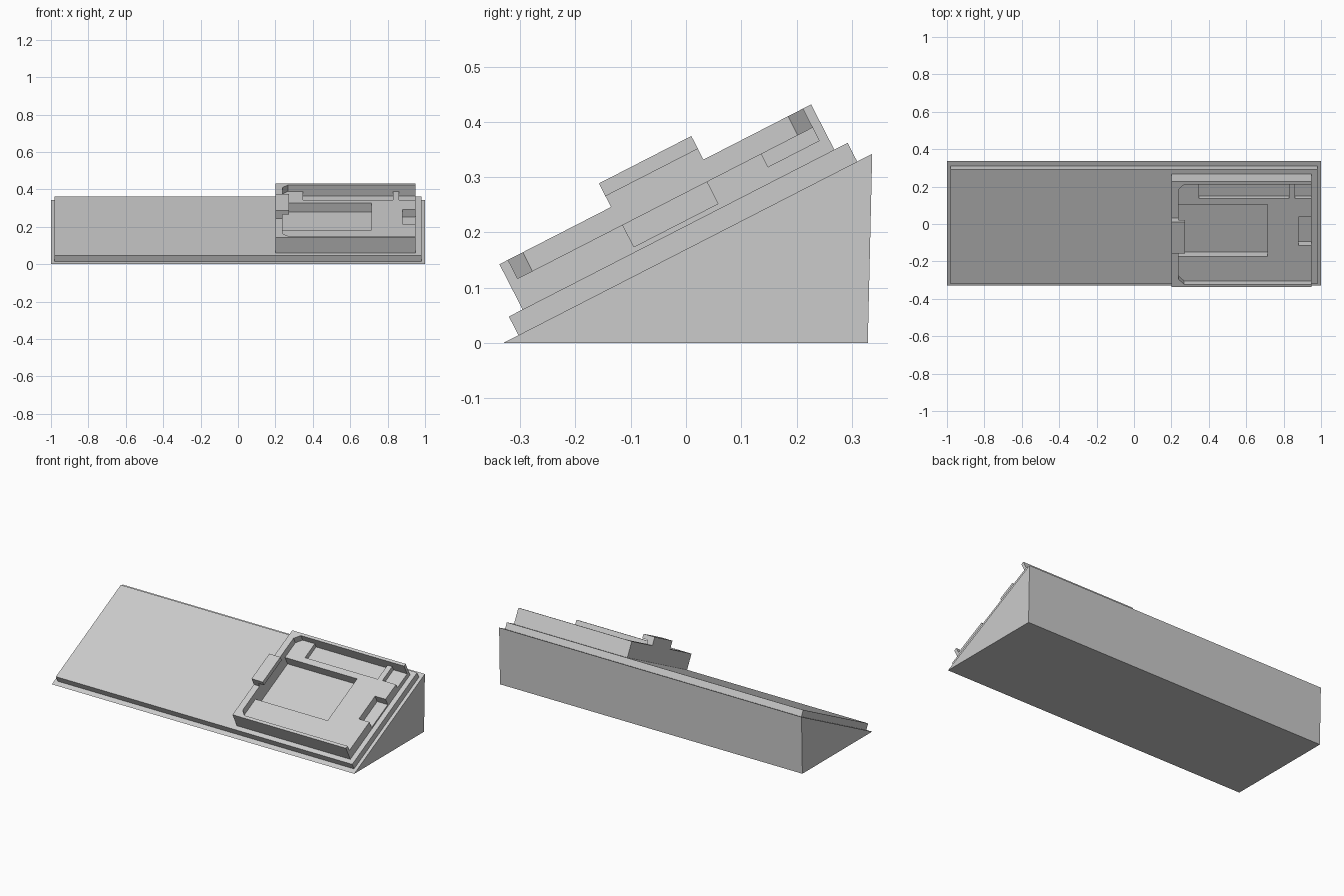
import bpy, bmesh, math

cube = bpy.data.objects.get("Cube")
if cube:
    bpy.data.objects.remove(cube, do_unlink=True)

SLOPE = math.atan2(0.342, 0.667)
FRONT = -0.33

grey = bpy.data.materials.new("plain_grey")
grey.use_nodes = True
COLOUR = (0.6, 0.6, 0.6, 1)
grey.diffuse_color = COLOUR
grey.node_tree.nodes["Principled BSDF"].inputs["Base Color"].default_value = COLOUR


def extrude(name, outline, lo, hi, axis="z", tilted=True):
    """Extrude a 2D outline along one axis; tilted parts lie on the slope."""
    place = {"x": lambda p, t: (t, p[0], p[1]),
             "y": lambda p, t: (p[0], t, p[1]),
             "z": lambda p, t: (p[0], p[1], t)}[axis]
    bm = bmesh.new()
    ends = [[bm.verts.new(place(p, t)) for p in outline] for t in (lo, hi)]
    for end in ends:
        bm.faces.new(end)
    for i in range(len(outline)):
        j = (i + 1) % len(outline)
        bm.faces.new((ends[0][i], ends[0][j], ends[1][j], ends[1][i]))
    bmesh.ops.recalc_face_normals(bm, faces=bm.faces)
    mesh = bpy.data.meshes.new(name)
    bm.to_mesh(mesh)
    bm.free()
    mesh.materials.append(grey)
    obj = bpy.data.objects.new(name, mesh)
    bpy.context.collection.objects.link(obj)
    if tilted:
        obj.location.y = FRONT
        obj.rotation_euler.x = SLOPE
    return obj


def box(name, x0, x1, u0, u1, n0, n1):
    return extrude(name, [(x0, u0), (x1, u0), (x1, u1), (x0, u1)], n0, n1)


def cut(target, cutter):
    cutter.hide_render = True
    mod = target.modifiers.new("cut", "BOOLEAN")
    mod.operation = "DIFFERENCE"
    mod.solver = "EXACT"
    mod.object = cutter
    bpy.context.view_layer.objects.active = target
    bpy.ops.object.modifier_apply(modifier=mod.name)
    bpy.data.objects.remove(cutter, do_unlink=True)


# Wedge base and the raised plate on its slope
extrude("wedge_base", [(FRONT, 0), (0.329, 0), (0.337, 0.342)], -1, 1, "x", tilted=False)
PLATE_TOP = 0.038
box("sloped_plate", -0.98, 0.98, 0.03, 0.719, 0, PLATE_TOP)

# Tray with walls on three sides, open on the left end
LEFT, RIGHT, RIM, FLOOR = 0.2, 0.95, 0.13, 0.092
INNER, U0, U1, CH = 0.238, 0.0755, 0.675, 0.03
tray = box("holder_tray", LEFT, RIGHT, 0.058, 0.692, PLATE_TOP, RIM)
pocket = [(INNER, U0 + CH), (INNER + CH, U0), (1.1, U0),
          (1.1, U1), (INNER + CH, U1), (INNER, U1 - CH)]
cut(tray, extrude("pocket_cutter", pocket, FLOOR, 0.2))

# Recesses in the tray floor: centre window, two back slots, open end notch
for x0, x1, u0, u1, bottom in (
        (INNER, 0.715, 0.222, 0.535, 0.0),
        (0.348, 0.828, 0.571, U1, 0.065),
        (0.86, 1.1, 0.571, U1, 0.065),
        (0.88, 1.1, 0.289, 0.46, 0.047)):
    cut(tray, box("recess_cutter", x0, x1, u0, u1, bottom, 0.115))

# Hooked clip standing on the side wall, overhanging the pocket
LIP, TOP = 0.152, 0.178
hook = [(LEFT, RIM), (INNER, RIM), (INNER, LIP), (0.274, LIP), (0.274, TOP), (LEFT, TOP)]
extrude("retaining_clip", hook, 0.285, 0.473, "y")
